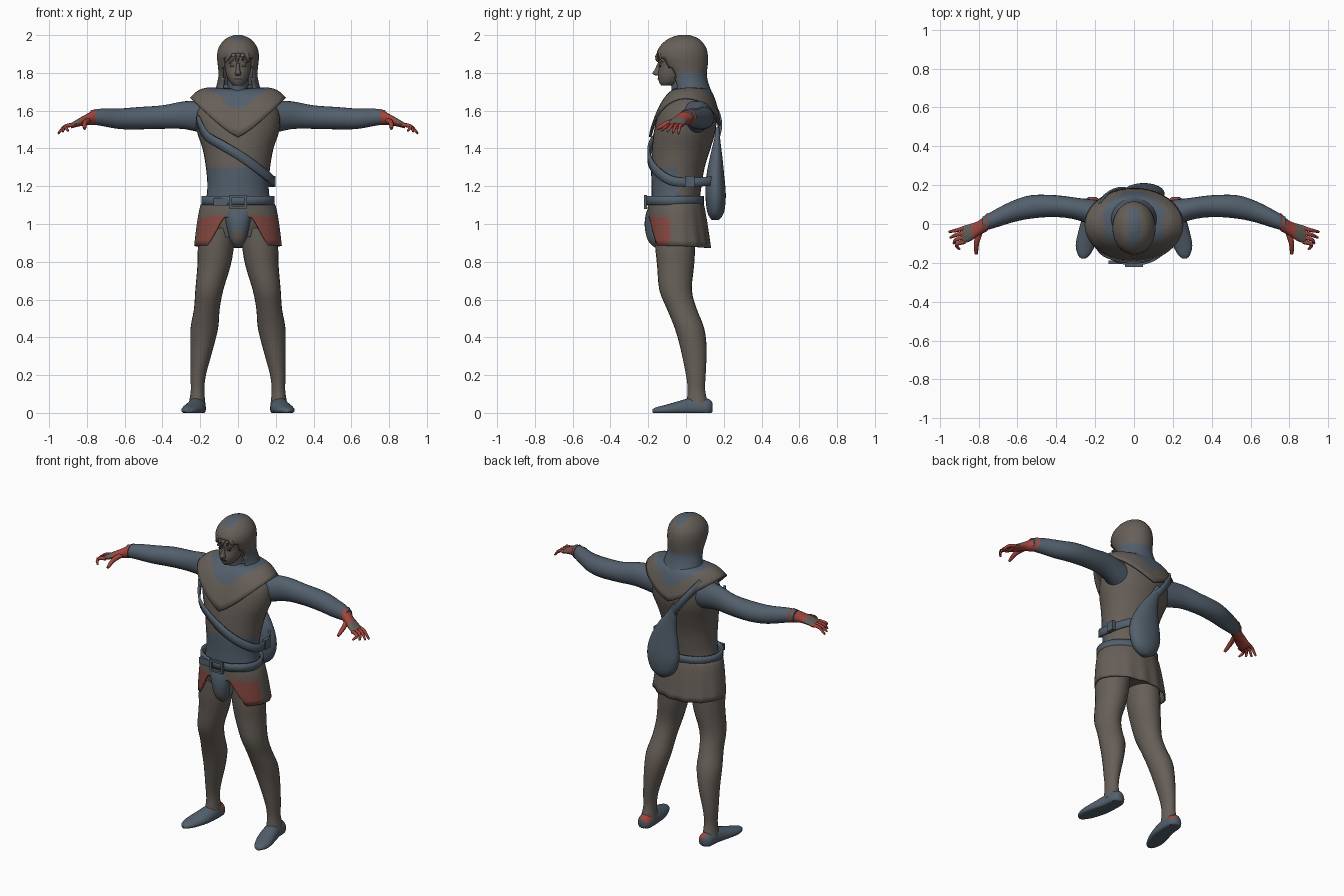
import bpy, bmesh, math
from math import sin, cos, pi
from mathutils import Vector

if "Cube" in bpy.data.objects:
    bpy.data.objects.remove(bpy.data.objects["Cube"])


def material(name, colour):
    mat = bpy.data.materials.new(name)
    mat.use_nodes = True
    mat.diffuse_color = (*colour, 1)
    mat.node_tree.nodes["Principled BSDF"].inputs["Base Color"].default_value = (*colour, 1)
    return mat


BROWN = material("brown cloth", (0.135, 0.115, 0.098))
SLATE = material("slate cloth", (0.085, 0.115, 0.15))
RED = material("red leather", (0.36, 0.06, 0.045))
DULL_RED = material("faded red cloth", (0.25, 0.07, 0.055))
DARK = material("dark features", (0.02, 0.018, 0.016))


def finish(name, bm, mats, rule=None, thick=0, mirror=False, angle=50):
    """Turn a bmesh into a smooth object, coloured by a rule on face centres."""
    bmesh.ops.recalc_face_normals(bm, faces=bm.faces)
    bm.normal_update()
    if rule:
        for face in bm.faces:
            face.material_index = int(rule(face.calc_center_median(), face.normal))
    mesh = bpy.data.meshes.new(name)
    bm.to_mesh(mesh)
    bm.free()
    for mat in mats:
        mesh.materials.append(mat)
    mesh.shade_smooth()
    mesh.set_sharp_from_angle(angle=math.radians(angle))
    obj = bpy.data.objects.new(name, mesh)
    bpy.context.collection.objects.link(obj)
    if thick:
        solid = obj.modifiers.new("thickness", "SOLIDIFY")
        solid.thickness, solid.offset = thick, 0
    if mirror:
        obj.modifiers.new("mirror", "MIRROR")
    return obj


def surface(name, point, nu, nv, mats, rule=None, closed=True, caps=False, skip=None, **options):
    """Grid of point(u, v) with u and v from 0 to 1; u wraps when closed."""
    bm = bmesh.new()
    columns = nu if closed else nu + 1
    rows = [[bm.verts.new(point(i / nu, j / nv)) for i in range(columns)] for j in range(nv + 1)]
    for low, high in zip(rows, rows[1:]):
        for i in range(nu):
            k = (i + 1) % columns
            bm.faces.new((low[i], low[k], high[k], high[i]))
    if caps:
        bm.faces.new(rows[0])
        bm.faces.new(rows[-1])
    if skip:
        gone = [f for f in bm.faces if skip(f.calc_center_median())]
        bmesh.ops.delete(bm, geom=gone, context="FACES")
    return finish(name, bm, mats, rule, **options)


def spline(points, t):
    """Smooth curve through the points, t from 0 to 1."""
    last = len(points) - 1
    i = min(int(t * last), last - 1)
    f = t * last - i
    a, b, c, d = (Vector(points[max(0, min(last, i + k))]) for k in (-1, 0, 1, 2))
    return b + f / 2 * (c - a + f * (2 * a - 5 * b + 4 * c - d + f * (3 * (b - c) + d - a)))


def loft(name, axis, rings, mats, rule=None, sides=24, steps=3, floor=None, **options):
    """Ellipses (x, y, z, radius, radius) stacked along an axis."""
    def point(u, v):
        x, y, z, a, b = spline(rings, v)
        p, q = abs(a) * cos(2 * pi * u), abs(b) * sin(2 * pi * u)
        offset = {"x": (0, p, q), "y": (p, 0, q), "z": (p, q, 0)}[axis]
        result = Vector((x, y, z)) + Vector(offset)
        if floor is not None:
            result.z = max(result.z, floor)
        return result
    return surface(name, point, sides, steps * (len(rings) - 1), mats, rule, caps=True, **options)


def tube(name, path, radius, mats, **options):
    """Tapered round finger along a path."""
    def point(u, v):
        ahead = spline(path, min(v + 0.05, 1)) - spline(path, max(v - 0.05, 0))
        ring = Vector((cos(2 * pi * u), sin(2 * pi * u), 0)) * radius * (1 - 0.5 * v * v)
        return spline(path, v) + ahead.to_track_quat("Z", "Y") @ ring
    return surface(name, point, 8, 6, mats, caps=True, **options)


def ribbon(name, path, width):
    """Flat strap lying around the trunk."""
    def point(u, v):
        here = spline(path, u)
        along = spline(path, min(u + 0.02, 1)) - spline(path, max(u - 0.02, 0))
        across = along.cross(Vector((here.x, here.y + 0.03, 0))).normalized()
        return here + across * width * (v - 0.5)
    return surface(name, point, 30, 2, [SLATE], closed=False, thick=0.012)


def block(name, centre, size, mat, **options):
    bm = bmesh.new()
    bmesh.ops.create_cube(bm, size=1)
    for v in bm.verts:
        v.co = Vector(centre) + v.co * Vector(size)
    return finish(name, bm, [mat], angle=30, **options)


# Trunk, with a slate panel over the stomach
loft("torso", "z", [
    (0, -.05, .93, .16, .11), (0, -.055, 1.03, .18, .13), (0, -.055, 1.12, .17, .128),
    (0, -.05, 1.2, .162, .132), (0, -.043, 1.3, .17, .142), (0, -.025, 1.4, .188, .155),
    (0, -.005, 1.5, .22, .163), (0, .01, 1.6, .215, .15), (0, .03, 1.67, .15, .11),
    (0, .03, 1.74, .07, .07)], [BROWN, SLATE],
    lambda c, n: c.y < -0.04 and 1.1 < c.z < 1.29 or c.z > 1.66, sides=32)


# Pointed shoulder mantle
def mantle_point(u, v):
    c, s = cos(2 * pi * u), sin(2 * pi * u)
    neck = Vector((.095 * c, .03 + .085 * s, 1.715))
    tip = 1.46 if s < 0 else 1.52
    hem = Vector((.25 * c, -.005 + .185 * s, tip + (1.665 - tip) * abs(c) ** 1.2))
    result = neck.lerp(hem, v)
    spread = neck.lerp(hem, v ** 0.7)
    return Vector((spread.x, spread.y, result.z + .02 * sin(pi * v)))


surface("shoulder_mantle", mantle_point, 40, 8, [BROWN, SLATE],
        lambda c, n: c.z > 1.595 + abs(c.x) * 0.75, thick=0.012)

# Arms and hands
loft("arm", "x", [
    (.15, .04, 1.56, .08, .09), (.28, .075, 1.576, .058, .074), (.4, .092, 1.566, .056, .062),
    (.53, .088, 1.56, .06, .059), (.63, .062, 1.557, .055, .054), (.72, .025, 1.565, .046, .046),
    (.78, 0, 1.565, .037, .037)], [SLATE], mirror=True)
loft("hand", "x", [
    (.755, .01, 1.567, .046, .043), (.8, -.022, 1.553, .038, .03), (.845, -.045, 1.537, .045, .021),
    (.885, -.056, 1.52, .044, .014)], [RED, BROWN],
    lambda c, n: c.x > .835 and n.z > .3, sides=16, mirror=True)
for i, label in enumerate(("little", "ring", "middle", "index")):
    y = -.02 - .024 * i
    reach = .952 - .012 * i * i / 2
    tube(label + "_finger", [(.87, y, 1.525), (.915, y - .013, 1.517),
         (reach, y - .02 - .006 * i, 1.478 + .005 * i)], .011, [RED], mirror=True)
tube("thumb", [(.79, -.03, 1.55), (.81, -.095, 1.535), (.812, -.153, 1.505)], .016, [RED], mirror=True)

# Legs and soft shoes
loft("leg", "z", [
    (.105, -.055, .98, .09, .11), (.117, -.057, .88, .095, .106), (.127, -.055, .78, .088, .098),
    (.152, -.055, .65, .074, .086), (.165, -.022, .55, .068, .079), (.178, .018, .45, .073, .078),
    (.192, .04, .34, .06, .069), (.211, .052, .2, .041, .052), (.214, .055, .12, .036, .046),
    (.217, .06, .04, .045, .06)], [BROWN], mirror=True)
loft("shoe", "y", [
    (.215, .14, .03, .018, .025), (.215, .115, .025, .042, .05), (.218, .04, .025, .048, .058),
    (.232, -.04, .02, .055, .042), (.25, -.11, .015, .05, .027), (.258, -.16, .012, .03, .017),
    (.26, -.178, .01, .01, .008)], [SLATE, RED],
    lambda c, n: c.y > .095 and c.z > .04 and c.x < .225, sides=20, floor=0, mirror=True)


# Short skirt, open at the front, with pleats at the back
def skirt_point(u, v):
    c, s = cos(2 * pi * u), sin(2 * pi * u)
    opening = max(0, min(1, (.16 - abs(c) * .23) / .075)) if s < 0 else 0
    drop = v * (1 - .62 * opening)
    pleat = 1 + .03 * drop * sin(28 * pi * u) * max(0, s)
    flare = math.sqrt(drop)
    return ((.178 + .05 * flare) * c * pleat, -.055 + .02 * drop + (.138 + .022 * flare) * s * pleat,
            1.125 - .24 * drop - .012 * v * max(0, s))


surface("skirt", skirt_point, 72, 8, [BROWN, DULL_RED],
        lambda c, n: c.y < -.085 and c.z < 1.045 - .1 * (abs(c.x) - .1) and abs(c.x) > .075, thick=.008)
loft("front_pouch", "z", [
    (0, -.15, .875, .012, .015), (0, -.16, .91, .04, .04), (0, -.165, .97, .056, .052),
    (0, -.165, 1.03, .07, .052), (0, -.16, 1.075, .085, .046)],
    [SLATE, BROWN], lambda c, n: c.z < .96 and abs(c.x) < .03)

# Belt and buckle
surface("belt", lambda u, v: (.187 * cos(2 * pi * u), -.06 + .147 * sin(2 * pi * u), 1.1 + .048 * v),
        40, 2, [SLATE], thick=.014)
for side in (-1, 1):
    block("buckle_side", (.04 * side, -.214, 1.117), (.014, .016, .07), SLATE)
    block("buckle_bar", (0, -.214, 1.117 + .03 * side), (.08, .016, .013), SLATE)
block("belt_end", (-.085, -.198, 1.118), (.09, .018, .04), SLATE)

# Satchel on the back and its diagonal strap
loft("satchel", "z", [
    (.055, .155, 1.02, .025, .018), (.052, .157, 1.06, .08, .044), (.05, .157, 1.15, .108, .054),
    (.045, .155, 1.25, .095, .048), (.02, .16, 1.36, .06, .032), (-.02, .165, 1.45, .03, .016),
    (-.045, .168, 1.51, .018, .01)], [SLATE])
ribbon("front_strap", [
    (-.215, -.07, 1.56), (-.17, -.145, 1.47), (-.08, -.186, 1.415), (.02, -.197, 1.355),
    (.11, -.165, 1.29), (.178, -.09, 1.235), (.183, .0, 1.22), (.15, .1, 1.225), (.1, .16, 1.23)], .048)
ribbon("back_strap", [(-.02, .17, 1.44), (-.08, .18, 1.52), (-.14, .155, 1.6), (-.18, .1, 1.66)], .04)
block("strap_clasp", (.188, .02, 1.225), (.022, .05, .06), SLATE)

# Head with simple features
loft("face", "z", [
    (0, -.1, 1.732, .022, .03), (0, -.085, 1.752, .044, .058), (0, -.072, 1.79, .062, .077),
    (0, -.066, 1.835, .07, .077), (0, -.06, 1.875, .072, .09), (0, -.04, 1.93, .06, .08)], [BROWN])
loft("neck", "z", [(0, .01, 1.64, .07, .09), (0, 0, 1.7, .058, .075), (0, -.015, 1.78, .055, .07)], [SLATE])
loft("nose", "z", [(0, -.148, 1.785, .012, .01), (0, -.153, 1.797, .016, .025),
     (0, -.146, 1.82, .01, .018), (0, -.138, 1.85, .009, .014)], [BROWN], sides=12)
block("eye", (.03, -.136, 1.835), (.022, .008, .007), DARK, mirror=True)
block("brow", (.032, -.139, 1.852), (.032, .012, .008), BROWN, mirror=True)
block("mouth", (0, -.146, 1.768), (.036, .008, .005), DARK)
for i in range(5):
    x = -.05 + .025 * i
    tube("hair_lock", [(x * .8, -.13, 1.91), (x, -.153 + abs(x) * .4, 1.885),
         (x * 1.2 - .008, -.147 + abs(x) * .6, 1.86)], .014, [BROWN])

# Hood with a face opening
loft("hood", "z", [
    (0, .03, 1.69, .122, .105), (0, .022, 1.735, .108, .095), (0, .005, 1.79, .098, .1),
    (0, -.01, 1.84, .102, .12), (0, -.02, 1.89, .106, .131), (0, -.018, 1.935, .096, .118),
    (0, -.013, 1.975, .064, .08), (0, -.01, 1.995, .02, .03)], [BROWN, SLATE],
    lambda c, n: c.z < 1.8 and c.y > -.035 or c.z > 1.97 and abs(c.x) < .03,
    sides=40, steps=4, thick=.01,
    skip=lambda c: c.y < -.02 and abs(c.x) < .076 and c.z < 1.905 - 7 * c.x * c.x)
